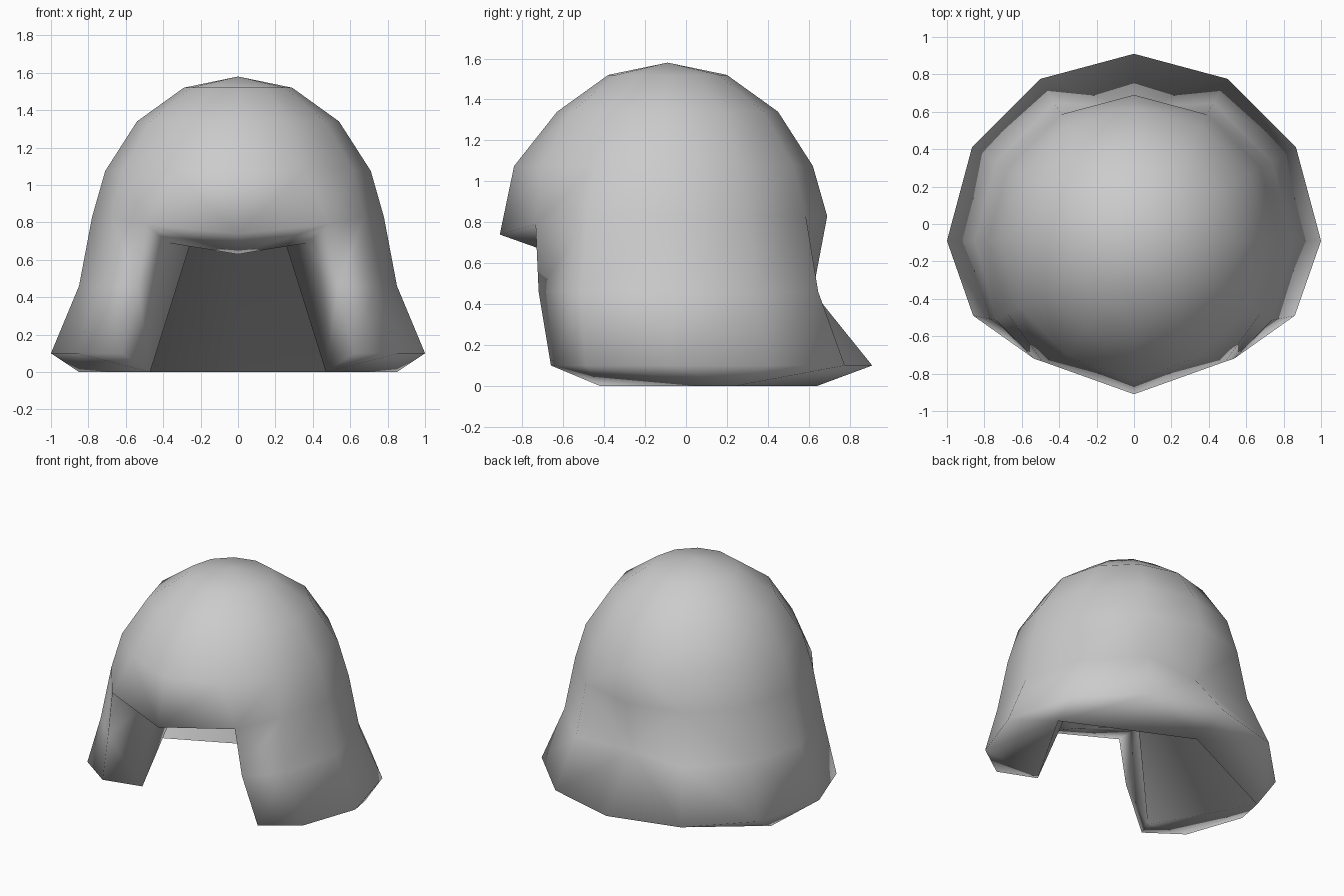
import bpy, bmesh, math

cube = bpy.data.objects.get("Cube")
if cube:
    bpy.data.objects.remove(cube)

# One plain grey for the whole shell
grey = bpy.data.materials.new("plain_grey")
grey.use_nodes = True
colour = (0.6, 0.6, 0.6, 1)
grey.diffuse_color = colour
grey.node_tree.nodes["Principled BSDF"].inputs["Base Color"].default_value = colour

CY = -0.09                      # centre line of the dome
# (radius, height) from crown to flared hem
PROFILE = [(0.29, 1.52), (0.54, 1.34), (0.71, 1.075), (0.78, 0.83), (0.85, 0.46), (1.0, 0.1)]

# Half shell: seven columns, from the back centre round to the front centre
columns = []
for k in range(7):
    a = math.radians(30 * k)
    columns.append([(r * math.sin(a), CY + r * math.cos(a), z) for r, z in PROFILE])

# Nape dent, pulled-in cheek guards and jutting brow
columns[0][4] = (0, 0.62, 0.46)
columns[4][5] = (0.86, -0.49, 0.1)
columns[5][3:] = [(0.49, -0.735, 0.79), (0.535, -0.72, 0.46), (0.62, -0.66, 0.1)]
columns[6][2:] = [(0, -0.84, 1.075), (0, -0.91, 0.74)]

bm = bmesh.new()
cols = [[bm.verts.new(p) for p in c] for c in columns]
crown = bm.verts.new((0, CY, 1.58))

# Coarse inner rim, lining peak and inner edge of the face opening
rim_back = bm.verts.new((0, 0.64, 0))
rim_side = bm.verts.new((0.85, 0.24, 0))
rim_front = bm.verts.new((0.47, -0.42, 0))
peak = bm.verts.new((0, CY, 1.5))
brow_side = bm.verts.new((0.37, -0.40, 0.69))
brow_mid = bm.verts.new((0, -0.60, 0.63))

# Outer surface
for k in range(6):
    left, right = cols[k], cols[k + 1]
    bm.faces.new((crown, left[0], right[0]))
    for i in range(min(len(left), len(right)) - 1):
        if k == 0 and i == 3:   # fold above the nape
            bm.faces.new((left[i], left[i + 1], right[i]))
            bm.faces.new((left[i + 1], right[i + 1], right[i]))
        else:
            bm.faces.new((left[i], left[i + 1], right[i + 1], right[i]))

hem = [c[-1] for c in cols[:6]]
cheek, brow = cols[5], cols[6][-1]
inner_faces = [
    # hem underside
    (hem[0], rim_back, hem[1]), (hem[1], rim_back, rim_side),
    (hem[1], rim_side, hem[2]), (hem[2], rim_side, hem[3]),
    (hem[3], rim_side, hem[4]), (hem[4], rim_side, rim_front),
    (hem[4], rim_front, hem[5]),
    # pointed lining
    (rim_back, peak, rim_side), (rim_side, peak, rim_front),
    (rim_front, peak, brow_side), (brow_side, peak, brow_mid),
    # cheek ends and brow underside
    (cheek[3], brow_side, cheek[4]),
    (cheek[4], brow_side, rim_front, cheek[5]),
    (cheek[3], brow, brow_mid, brow_side),
]
for face in inner_faces:
    bm.faces.new(face)

# Mirror to the other half and weld the centre seam
bmesh.ops.mirror(bm, geom=bm.verts[:] + bm.edges[:] + bm.faces[:], axis='X', merge_dist=0.001)
bmesh.ops.remove_doubles(bm, verts=bm.verts, dist=0.001)
bmesh.ops.recalc_face_normals(bm, faces=bm.faces)
for face in bm.faces:
    face.smooth = True

mesh = bpy.data.meshes.new("helmet_shell")
bm.to_mesh(mesh)
bm.free()
mesh.materials.append(grey)
helmet = bpy.data.objects.new("helmet_shell", mesh)
bpy.context.collection.objects.link(helmet)
